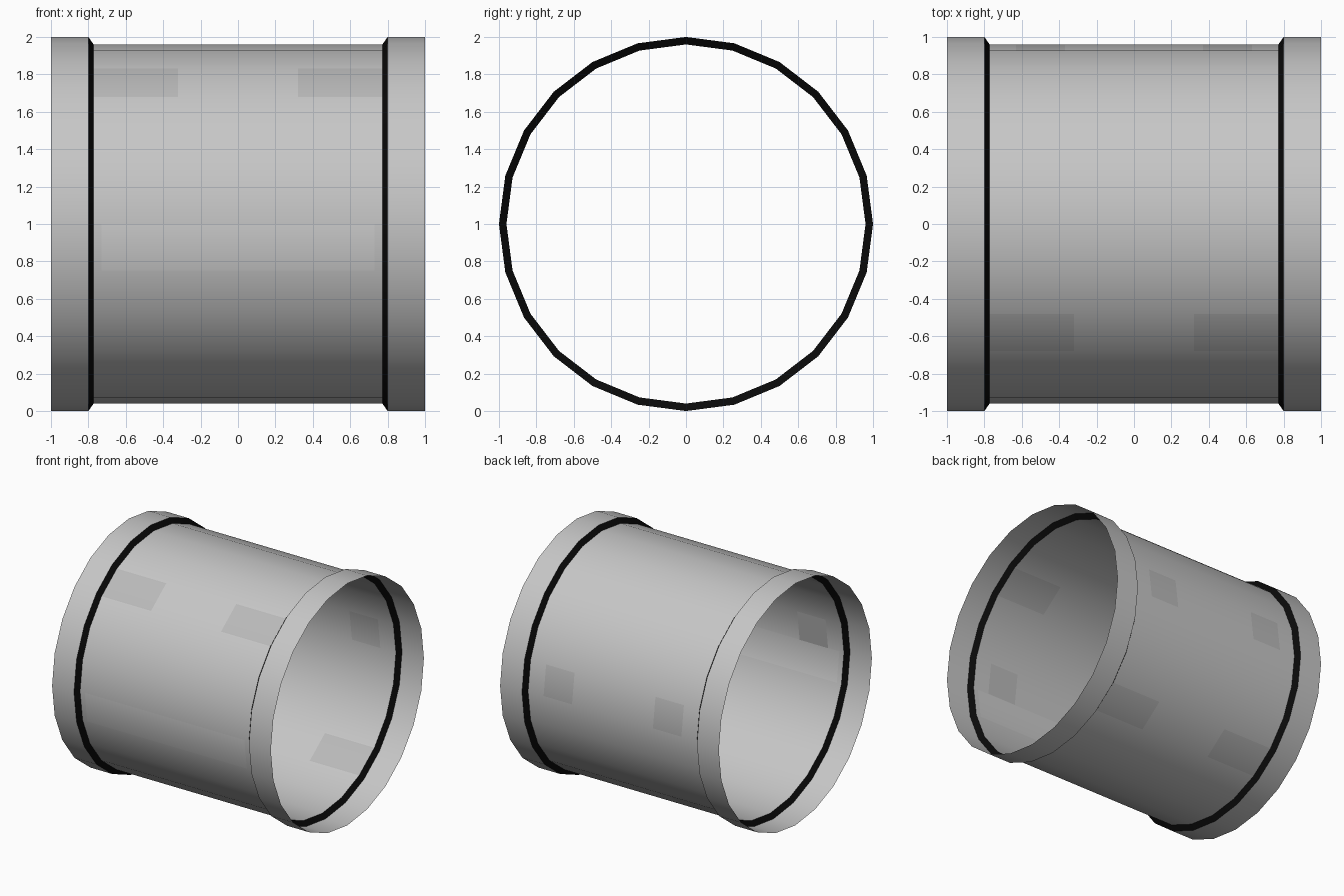
import bpy
import bmesh
import math

cube = bpy.data.objects.get("Cube")
if cube:
    bpy.data.objects.remove(cube)

SIDES = 24
STEP = 360 / SIDES
R_RIM, R_BODY = 1.0, 0.96
X_RIM, X_BODY = 0.80, 0.772


def material(name, value):
    mat = bpy.data.materials.new(name)
    mat.use_nodes = True
    color = (value, value, value, 1)
    mat.diffuse_color = color
    mat.node_tree.nodes["Principled BSDF"].inputs["Base Color"].default_value = color
    return mat


GREY = material("light grey", 0.57)
PANEL = material("panel grey", 0.49)
STRIP = material("pale grey", 0.61)
BLACK = material("black", 0.003)


def tube(name, stations, mats, rule=None, inward=False, facets=range(SIDES)):
    """Open shell around the x axis from (x, radius) stations."""
    bm = bmesh.new()
    grid = []
    for x, r in stations:
        ring = []
        for k in range(SIDES):
            a = math.radians(k * STEP)
            ring.append(bm.verts.new((x, r * math.cos(a), 1 + r * math.sin(a))))
        grid.append(ring)
    for i in range(len(stations) - 1):
        for k in facets:
            n = (k + 1) % SIDES
            quad = [grid[i][k], grid[i][n], grid[i + 1][n], grid[i + 1][k]]
            face = bm.faces.new(quad[::-1] if inward else quad)
            if rule:
                mid = abs(stations[i][0] + stations[i + 1][0]) / 2
                face.material_index = rule(mid, (k + 0.5) * STEP)
    bmesh.ops.delete(bm, geom=[v for v in bm.verts if not v.link_faces], context='VERTS')
    mesh = bpy.data.meshes.new(name)
    bm.to_mesh(mesh)
    bm.free()
    for mat in mats:
        mesh.materials.append(mat)
    obj = bpy.data.objects.new(name, mesh)
    bpy.context.collection.objects.link(obj)
    bpy.ops.object.select_all(action='DESELECT')
    obj.select_set(True)
    bpy.context.view_layer.objects.active = obj
    bpy.ops.object.shade_smooth_by_angle(angle=math.radians(30))
    return obj


def body_rule(x, angle):
    # wide panels on the upper front and lower back
    if x > 0.32 and (120 < angle < 135 or 300 < angle < 315):
        return 1
    # small square panels on the back
    if 0.37 < x < 0.63 and angle < STEP:
        return 1
    # long pale strip on the front
    if x < 0.73 and 180 < angle < 195:
        return 2
    return 0


# main barrel, cut where the panels begin and end
half = [0.32, 0.37, 0.63, 0.73, X_BODY]
cuts = [-x for x in reversed(half)] + half
tube("barrel", [(x, R_BODY) for x in cuts], [GREY, PANEL, STRIP], body_rule)

# raised end rims and black bevelled bands
for side, s in (("left", 1), ("right", -1)):
    rim = sorted([(s * X_RIM, R_RIM), (s, R_RIM)])
    tube(side + "_rim", rim, [GREY])
    band = sorted([(s * X_BODY, R_BODY), (s * X_RIM, R_RIM)])
    tube(side + "_band", band, [BLACK])
    # thin square panel on the inside of the front wall
    inner = sorted([(s * 0.37, R_BODY - 0.004), (s * 0.63, R_BODY - 0.004)])
    tube(side + "_inner_panel", inner, [PANEL], inward=True, facets=[SIDES // 2 - 1])
